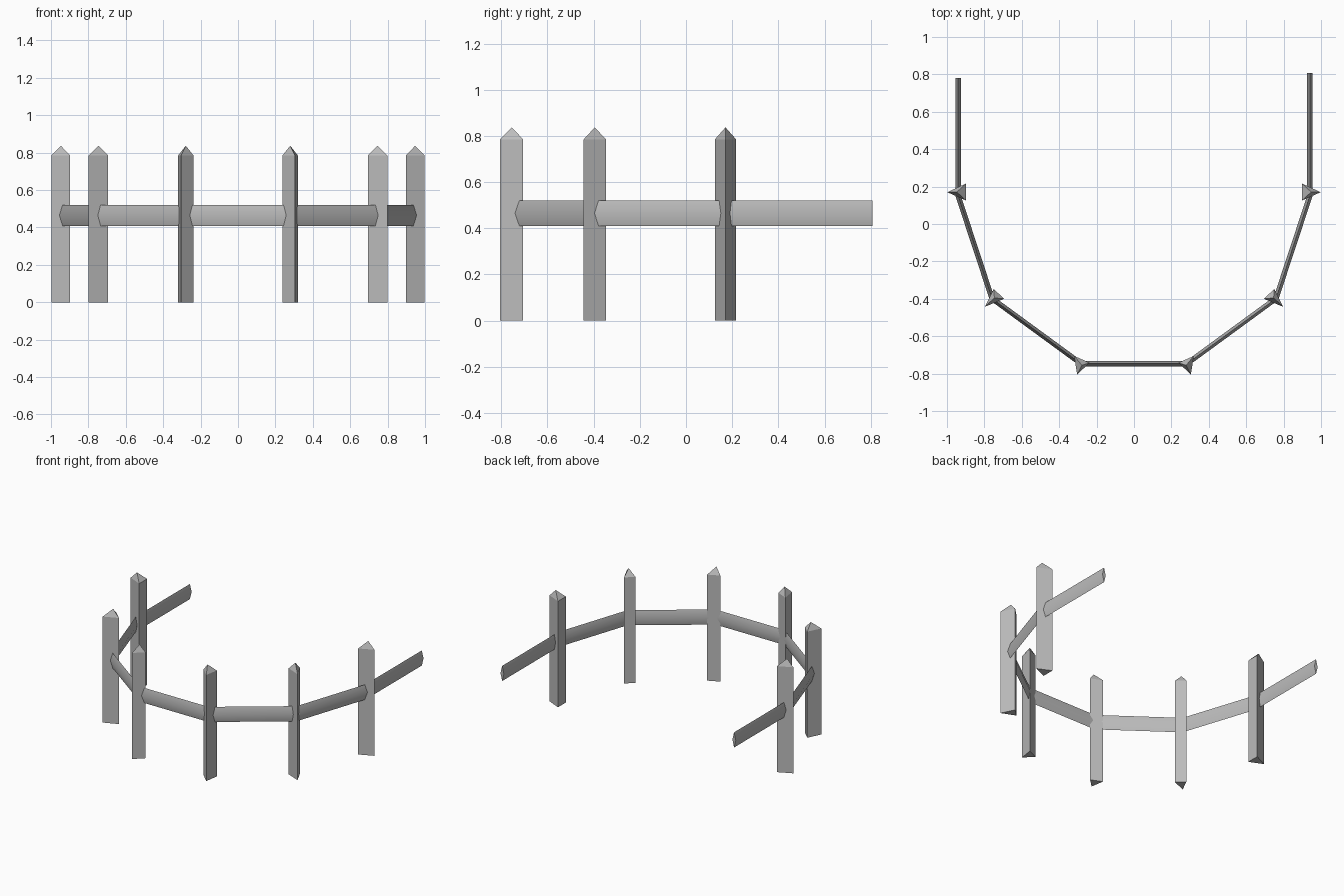
import bpy
import bmesh
from mathutils import Vector

if "Cube" in bpy.data.objects:
    bpy.data.objects.remove(bpy.data.objects["Cube"], do_unlink=True)

grey = bpy.data.materials.new("weathered_grey")
grey.use_nodes = True
COLOUR = (0.5, 0.5, 0.5, 1)
grey.diffuse_color = COLOUR
grey.node_tree.nodes["Principled BSDF"].inputs["Base Color"].default_value = COLOUR


def finish(name, bm):
    bmesh.ops.recalc_face_normals(bm, faces=bm.faces)
    mesh = bpy.data.meshes.new(name)
    bm.to_mesh(mesh)
    bm.free()
    mesh.materials.append(grey)
    obj = bpy.data.objects.new(name, mesh)
    bpy.context.collection.objects.link(obj)
    return obj


def post(name, corners, side):
    """Three-sided stake with a pointed top."""
    bm = bmesh.new()
    corners = [(x * side, y) for x, y in corners]
    base = [bm.verts.new((x, y, 0)) for x, y in corners]
    top = [bm.verts.new((x, y, 0.785)) for x, y in corners]
    xs, ys = zip(*corners)
    tip = bm.verts.new(((min(xs) + max(xs)) / 2, (min(ys) + max(ys)) / 2, 0.837))
    bm.faces.new(base)
    for i in range(3):
        j = (i + 1) % 3
        bm.faces.new((base[i], base[j], top[j], top[i]))
        bm.faces.new((top[i], top[j], tip))
    finish(name, bm)


def rail(name, start, end):
    """Thin split log with a diamond section, set on edge."""
    a, b = Vector((*start, 0.465)), Vector((*end, 0.465))
    across = (b - a).cross(Vector((0, 0, 1))).normalized() * 0.014
    up = Vector((0, 0, 0.056))
    section = (up, across, -up, -across)
    bm = bmesh.new()
    ends = [[bm.verts.new(p + o) for o in section] for p in (a, b)]
    for ring in ends:
        bm.faces.new(ring)
    for i in range(4):
        j = (i + 1) % 4
        bm.faces.new((ends[0][i], ends[0][j], ends[1][j], ends[1][i]))
    obj = finish(name, bm)
    bpy.ops.object.select_all(action="DESELECT")
    obj.select_set(True)
    bpy.context.view_layer.objects.active = obj
    bpy.ops.object.shade_smooth_by_angle(angle=1.0)


# Footprints of the stakes on the left half
FOOTPRINTS = {
    "front": [(0.32, -0.705), (0.238, -0.742), (0.304, -0.805)],
    "middle": [(0.75, -0.347), (0.695, -0.4), (0.798, -0.443)],
    "back": [(0.897, 0.217), (0.998, 0.17), (0.897, 0.125)],
}
# Rail lines on the left half
RAILS = {
    "front_side": [(0.285, -0.745), (0.757, -0.4)],
    "back_side": [(0.757, -0.405), (0.945, 0.165)],
}
for label, side in (("left", 1), ("right", -1)):
    for part, corners in FOOTPRINTS.items():
        post(f"{part}_post_{label}", corners, side)
    for part, line in RAILS.items():
        rail(f"{part}_rail_{label}", *[(x * side, y) for x, y in line])
    rear = 0.808 if side > 0 else 0.78
    rail(f"rear_rail_{label}", (0.94 * side, 0.17), (0.94 * side, rear))
rail("front_rail", (-0.27, -0.747), (0.27, -0.747))
